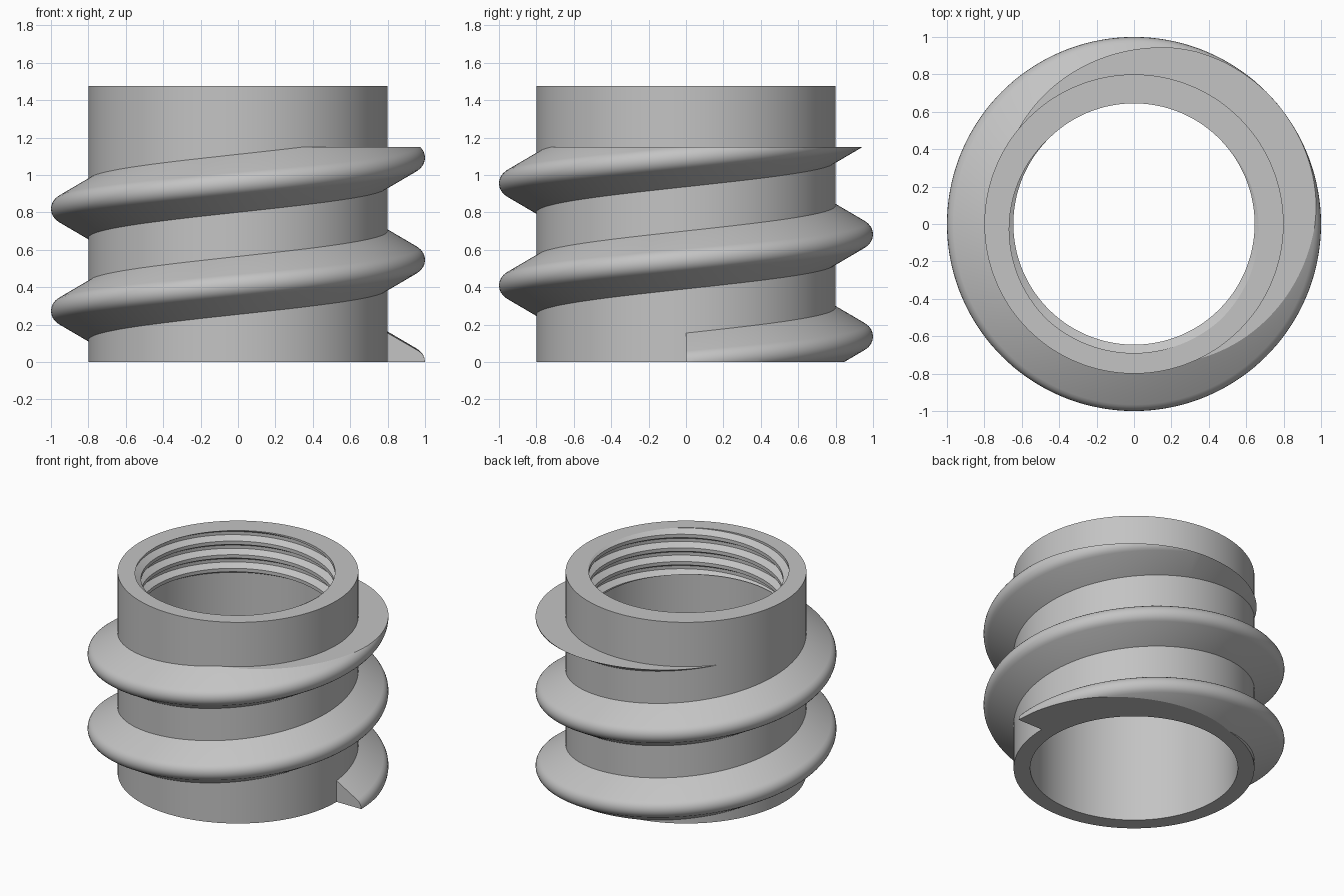
import bpy, bmesh, math

cube = bpy.data.objects.get("Cube")
if cube:
    bpy.data.objects.remove(cube, do_unlink=True)

SEGMENTS = 144
HEIGHT, THREAD_TOP = 1.475, 1.15
BODY_RADIUS, BORE_RADIUS = 0.8, 0.69

grey = bpy.data.materials.new("plain grey")
grey.use_nodes = True
colour = (0.55, 0.55, 0.55, 1)
grey.diffuse_color = colour
grey.node_tree.nodes["Principled BSDF"].inputs["Base Color"].default_value = colour


def finish(bm, name):
    """Turn a bmesh into a smooth object with sharp corners."""
    bmesh.ops.recalc_face_normals(bm, faces=bm.faces)
    mesh = bpy.data.meshes.new(name)
    bm.to_mesh(mesh)
    bm.free()
    mesh.materials.append(grey)
    obj = bpy.data.objects.new(name, mesh)
    bpy.context.collection.objects.link(obj)
    bpy.ops.object.select_all(action="DESELECT")
    obj.select_set(True)
    bpy.context.view_layer.objects.active = obj
    bpy.ops.object.shade_smooth_by_angle(angle=math.radians(25))
    return obj


def sweep(bm, profile, first, last, pitch=0.0, lift=0.0):
    """Sweep a closed (radius, height) profile round z, between two step numbers."""
    rings = []
    for i in range(first, last + 1):
        a = math.tau * i / SEGMENTS
        rise = lift + pitch * i / SEGMENTS
        rings.append([bm.verts.new((r * math.cos(a), r * math.sin(a), z + rise))
                      for r, z in profile])
    n = len(profile)
    for a, b in zip(rings, rings[1:]):
        for j in range(n):
            k = (j + 1) % n
            bm.faces.new((a[j], a[k], b[k], b[j]))
    return rings


def clip(bm, z, keep_above):
    """Trim at a level and close the cut."""
    bmesh.ops.bisect_plane(bm, geom=bm.verts[:] + bm.edges[:] + bm.faces[:], dist=1e-5,
                           plane_co=(0, 0, z), plane_no=(0, 0, 1),
                           clear_inner=keep_above, clear_outer=not keep_above)
    open_edges = [e for e in bm.edges if e.is_boundary]
    bmesh.ops.holes_fill(bm, edges=open_edges, sides=0)


def thread(name, profile, first, last, pitch, lift, bottom, top):
    bm = bmesh.new()
    rings = sweep(bm, profile, first, last, pitch, lift)
    bm.faces.new(rings[0])
    bm.faces.new(rings[-1])
    bmesh.ops.recalc_face_normals(bm, faces=bm.faces)
    clip(bm, bottom, True)
    clip(bm, top, False)
    return finish(bm, name)


# Hollow body
bm = bmesh.new()
sweep(bm, [(BORE_RADIUS, 0), (BODY_RADIUS, 0), (BODY_RADIUS, HEIGHT), (BORE_RADIUS, HEIGHT)],
      0, SEGMENTS)
bmesh.ops.remove_doubles(bm, verts=bm.verts, dist=1e-5)
finish(bm, "tube_body")

# Coarse outer thread with a rounded crest
half_root, nose = 0.155, 0.0685
outer = [(BODY_RADIUS, -half_root)]
for i in range(9):
    a = math.radians(-60 + 15 * i)
    outer.append((1 - nose + nose * math.cos(a), nose * math.sin(a)))
outer.append((BODY_RADIUS, half_root))
thread("outer_thread", outer, 0, int(SEGMENTS * 2.45), 0.546, 0, 0, THREAD_TOP)

# Fine inner thread in the upper bore
crest, root, pitch = 0.0125, 0.0385, 0.1
inner = [(BORE_RADIUS, -root), (0.645, -crest), (0.645, crest), (BORE_RADIUS, root)]
thread("inner_thread", inner, -4 * SEGMENTS, SEGMENTS, pitch,
       HEIGHT - pitch / 4, THREAD_TOP, HEIGHT)
